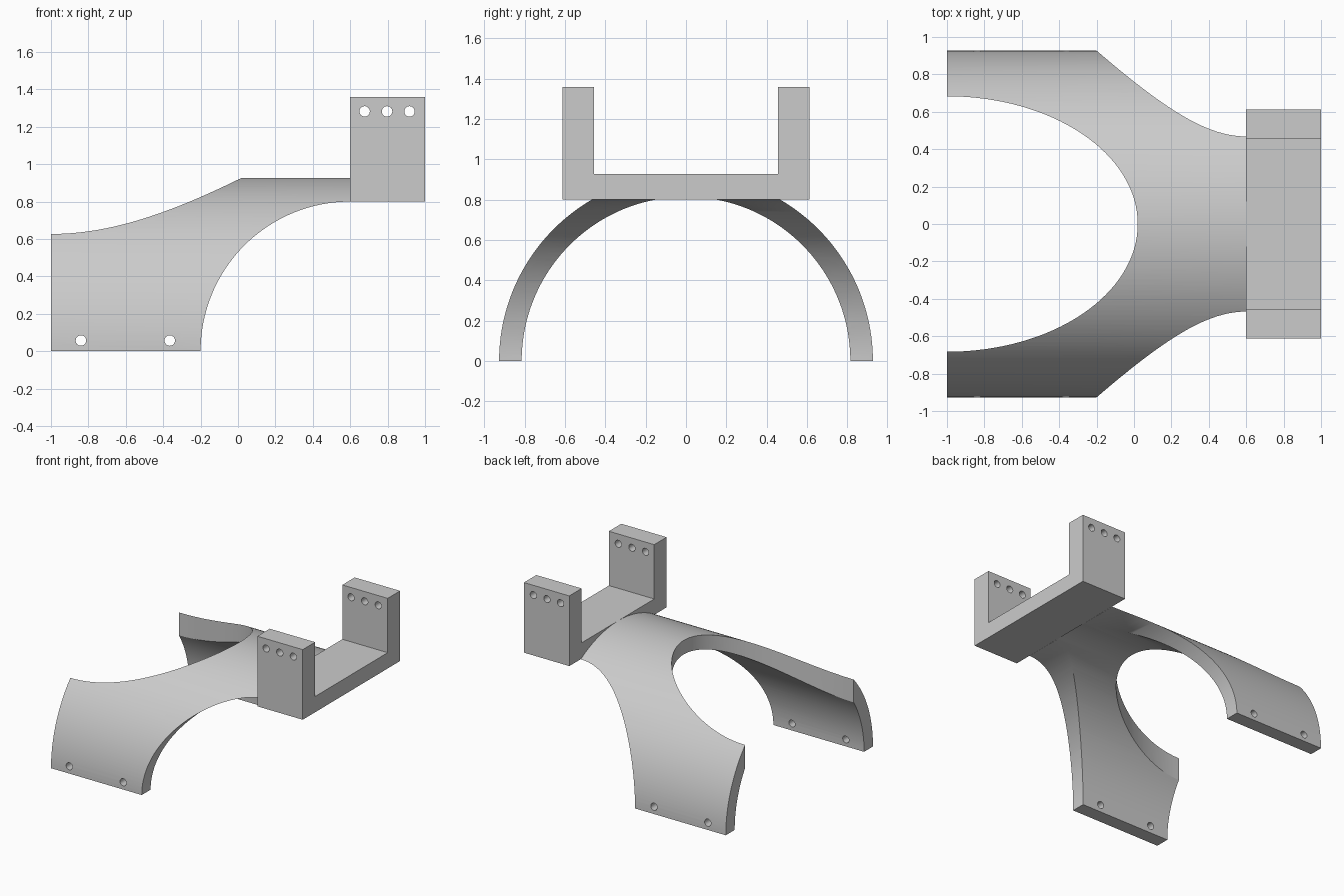
import bpy, bmesh, math
from mathutils import Vector

cube = bpy.data.objects.get("Cube")
if cube:
    bpy.data.objects.remove(cube, do_unlink=True)

grey = bpy.data.materials.new("light grey")
grey.use_nodes = True
colour = (0.6, 0.6, 0.6, 1)
grey.diffuse_color = colour
grey.node_tree.nodes["Principled BSDF"].inputs["Base Color"].default_value = colour


def prism(name, points, direction):
    """Extrude a closed outline of 3D points along a direction."""
    bm = bmesh.new()
    face = bm.faces.new([bm.verts.new(p) for p in points])
    extruded = bmesh.ops.extrude_face_region(bm, geom=[face])["geom"]
    verts = [g for g in extruded if isinstance(g, bmesh.types.BMVert)]
    bmesh.ops.translate(bm, verts=verts, vec=Vector(direction))
    bmesh.ops.recalc_face_normals(bm, faces=bm.faces)
    mesh = bpy.data.meshes.new(name)
    bm.to_mesh(mesh)
    bm.free()
    mesh.materials.append(grey)
    obj = bpy.data.objects.new(name, mesh)
    bpy.context.collection.objects.link(obj)
    return obj


def ellipse(rx, ry, count):
    return [(rx * math.cos(math.tau * i / count), ry * math.sin(math.tau * i / count))
            for i in range(count)]


def side_cutter(name, x, z, radius, count):
    """Round cutter running through the whole width."""
    return prism(name, [(x + a, -1.5, z + b) for a, b in ellipse(radius, radius, count)], (0, 3, 0))


def finish(obj, cutters):
    """Cut the part, then smooth its curved faces."""
    bpy.ops.object.select_all(action="DESELECT")
    bpy.context.view_layer.objects.active = obj
    obj.select_set(True)
    for cutter in cutters:
        mod = obj.modifiers.new("cut", "BOOLEAN")
        mod.operation = "DIFFERENCE"
        mod.solver = "EXACT"
        mod.object = cutter
        bpy.ops.object.modifier_apply(modifier=mod.name)
        bpy.data.objects.remove(cutter, do_unlink=True)
    bpy.ops.object.shade_smooth_by_angle(angle=math.radians(30))


# Arched half-tube saddle
OUTER, INNER, STEPS = 0.927, 0.815, 96
angles = [math.pi * i / STEPS for i in range(STEPS + 1)]
arc = [(OUTER, a) for a in angles] + [(INNER, a) for a in reversed(angles)]
saddle = prism("arched_saddle",
               [(-1, r * math.cos(a), r * math.sin(a)) for r, a in arc], (1.6, 0, 0))

# Oval opening from above, round side cut-outs and leg holes
opening = prism("opening_cutter",
                [(-1 + a, b, -0.5) for a, b in ellipse(1.02, 0.683, 128)], (0, 0, 2))
cutters = [opening, side_cutter("side_cutter", 0.6, 0, 0.8, 160)]
cutters += [side_cutter("leg_hole", x, 0.057, 0.028, 24) for x in (-0.84, -0.365)]
finish(saddle, cutters)

# U-shaped bracket with three holes in each arm
WIDE, GAP, BASE, FLOOR, TOP = 0.613, 0.457, 0.801, 0.927, 1.36
outline = [(-WIDE, BASE), (WIDE, BASE), (WIDE, TOP), (GAP, TOP),
           (GAP, FLOOR), (-GAP, FLOOR), (-GAP, TOP), (-WIDE, TOP)]
bracket = prism("u_bracket", [(0.6, y, z) for y, z in outline], (0.4, 0, 0))
finish(bracket, [side_cutter("arm_hole", x, 1.282, 0.028, 24) for x in (0.677, 0.797, 0.917)])
